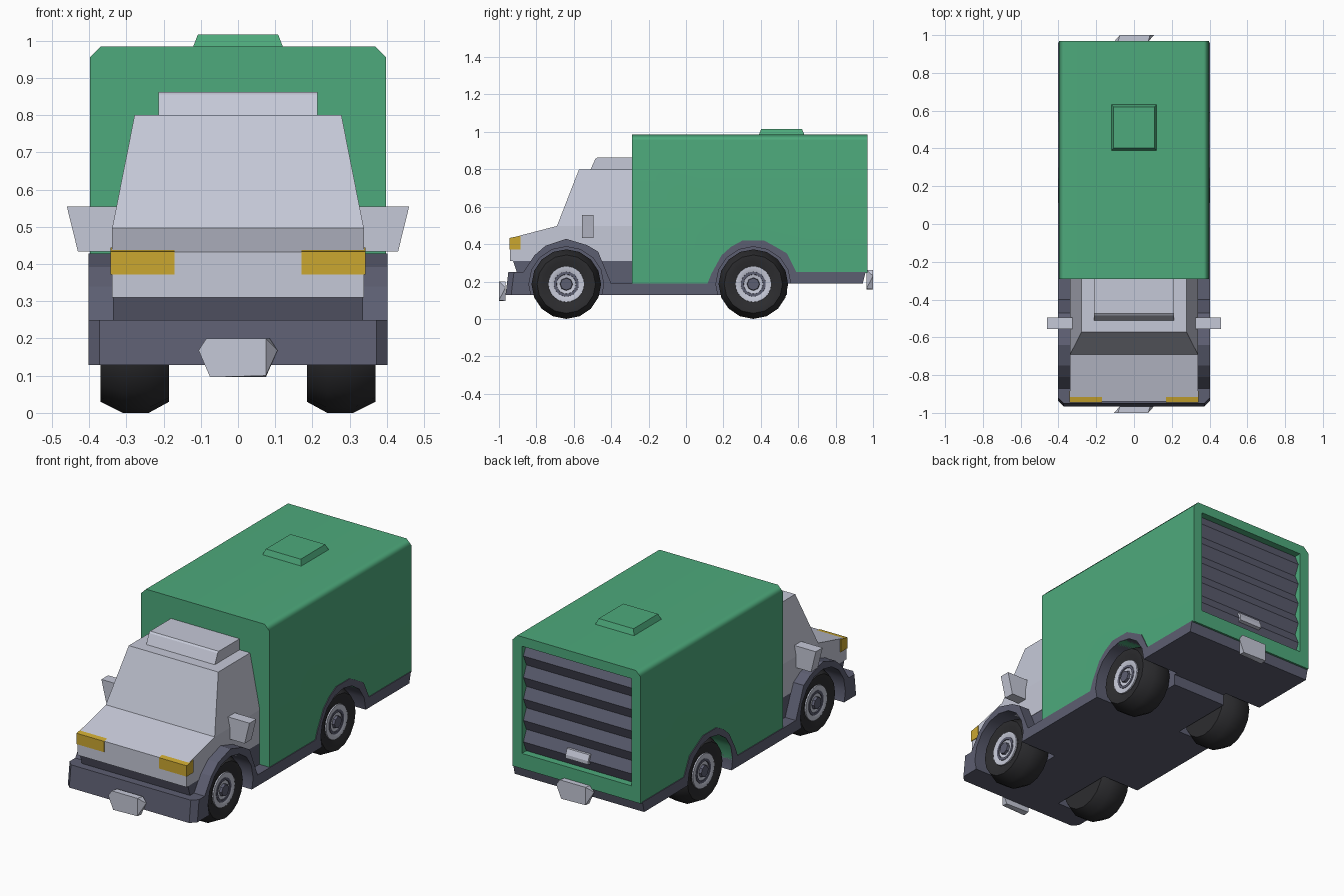
import bpy, bmesh, math
from mathutils import Vector

if "Cube" in bpy.data.objects:
    bpy.data.objects.remove(bpy.data.objects["Cube"])


def material(name, rgb):
    m = bpy.data.materials.new(name)
    m.diffuse_color = (*rgb, 1)
    m.use_nodes = True
    m.node_tree.nodes["Principled BSDF"].inputs["Base Color"].default_value = m.diffuse_color
    return m


GREEN = material("box green", (0.075, 0.40, 0.20))
LIGHT = material("cab light grey", (0.56, 0.58, 0.68))
SLATE = material("slate trim", (0.108, 0.112, 0.165))
BLACK = material("tyre black", (0.026, 0.026, 0.029))
AMBER = material("lamp amber", (0.60, 0.39, 0.03))


def finish(name, bm, mat, smooth=None):
    bmesh.ops.recalc_face_normals(bm, faces=bm.faces)
    me = bpy.data.meshes.new(name)
    bm.to_mesh(me)
    bm.free()
    me.materials.append(mat)
    ob = bpy.data.objects.new(name, me)
    bpy.context.collection.objects.link(ob)
    if smooth:
        smooth_edges(ob, smooth)
    return ob


def activate(ob):
    bpy.ops.object.select_all(action='DESELECT')
    ob.select_set(True)
    bpy.context.view_layer.objects.active = ob


def smooth_edges(ob, degrees):
    activate(ob)
    bpy.ops.object.shade_smooth_by_angle(angle=math.radians(degrees))


def prism(name, profile, x0, x1, mat, bevel_rule=None, bevel=0.03):
    """Side profile of (y, z) points stretched from x0 to x1."""
    bm = bmesh.new()
    face = bm.faces.new([bm.verts.new((x0, y, z)) for y, z in profile])
    new = bmesh.ops.extrude_face_region(bm, geom=[face])["geom"]
    for v in new:
        if isinstance(v, bmesh.types.BMVert):
            v.co.x = x1
    if bevel_rule:
        edges = [e for e in bm.edges if bevel_rule(*[v.co for v in e.verts])]
        bmesh.ops.bevel(bm, geom=edges, offset=bevel, segments=1, affect='EDGES')
    return finish(name, bm, mat)


def rect(y0, y1, z0, z1):
    return [(y0, z0), (y1, z0), (y1, z1), (y0, z1)]


def hull(name, points, mat):
    bm = bmesh.new()
    for p in points:
        bm.verts.new(p)
    bmesh.ops.convex_hull(bm, input=bm.verts)
    bmesh.ops.dissolve_limit(bm, angle_limit=0.01, verts=bm.verts, edges=bm.edges)
    return finish(name, bm, mat)


def frustum(name, lower, upper, z0, z1, mat):
    """Lower and upper rectangles given as (x0, x1, y0, y1)."""
    pts = [(x, y, z) for r, z in ((lower, z0), (upper, z1)) for x in r[:2] for y in r[2:]]
    return hull(name, pts, mat)


def lathe(name, profile, side, y, z, steps, mat):
    """Spin (x, radius) points round the axle."""
    bm = bmesh.new()
    vs = [bm.verts.new((side * x, 0, -r)) for x, r in profile]
    es = [bm.edges.new(p) for p in zip(vs, vs[1:])]
    bmesh.ops.spin(bm, geom=vs + es, cent=(0, 0, 0), axis=(1, 0, 0),
                   angle=2 * math.pi, steps=steps)
    bmesh.ops.remove_doubles(bm, verts=bm.verts, dist=0.0005)
    bmesh.ops.translate(bm, verts=bm.verts, vec=(0, y, z))
    return finish(name, bm, mat, 32)


def cut(ob, cutter):
    mod = ob.modifiers.new("cut", 'BOOLEAN')
    mod.operation = 'DIFFERENCE'
    mod.solver = 'EXACT'
    mod.object = cutter
    activate(ob)
    bpy.ops.object.modifier_apply(modifier=mod.name)


AXLES = {"front": -0.64, "rear": 0.36}
AXLE_Z = 0.186

# Chassis with bumper and raised fenders
chassis = prism("chassis", [
    (-0.965, 0.128), (-0.95, 0.25), (-0.87, 0.25), (-0.81, 0.34), (-0.75, 0.392), (-0.64, 0.428),
    (-0.53, 0.395), (-0.47, 0.36), (-0.40, 0.19), (0.115, 0.19), (0.135, 0.24), (0.19, 0.34),
    (0.24, 0.385), (0.30, 0.418), (0.42, 0.418), (0.48, 0.385), (0.54, 0.35), (0.59, 0.25),
    (0.96, 0.25), (0.945, 0.19), (0.54, 0.19), (0.54, 0.128)], -0.402, 0.402, SLATE,
    lambda a, b: abs(a.x - b.x) < 0.01 and a.y < -0.9 and b.y < -0.9)

# Cargo box with chamfered roof edges
cargo = prism("cargo_box", [
    (-0.29, 0.18), (0.45, 0.18), (0.45, 0.245), (0.97, 0.245), (0.97, 0.985), (-0.29, 0.985)],
    -0.398, 0.398, GREEN,
    lambda a, b: abs(a.x - b.x) < 0.01 and a.z > 0.9 and b.z > 0.9)

# Cab: dark skirt, body with hood, tapered top
skirt = prism("cab_skirt", [(-0.925, 0.312), (-0.905, 0.25), (-0.905, 0.18), (-0.28, 0.18),
                            (-0.28, 0.312)], -0.336, 0.336, SLATE)
body = prism("cab_body", [(-0.94, 0.31), (-0.94, 0.432), (-0.69, 0.497), (-0.285, 0.497),
                          (-0.285, 0.31)], -0.338, 0.338, LIGHT)
frustum("cab_top", (-0.338, 0.338, -0.69, -0.285), (-0.278, 0.278, -0.572, -0.285),
        0.497, 0.80, LIGHT)
prism("roof_deflector", [(-0.51, 0.80), (-0.485, 0.855), (-0.475, 0.862), (-0.285, 0.862),
                         (-0.285, 0.80)], -0.213, 0.213, LIGHT)

# Wheel arches cut into everything around them
for y in AXLES.values():
    for s in (-1, 1):
        arch = lathe("arch_cutter", [(0.17, 0), (0.17, 0.2), (0.6, 0.2), (0.6, 0)],
                     s, y, AXLE_Z, 16, BLACK)
        arch.hide_render = True
        for part in [chassis] + ([skirt, body] if y < 0 else [cargo]):
            cut(part, arch)
        bpy.data.objects.remove(arch)

# Rear opening with roller shutter
hole = prism("opening_cutter", rect(0.92, 1.1, 0.33, 0.932), -0.34, 0.34, GREEN)
hole.hide_render = True
cut(cargo, hole)
bpy.data.objects.remove(hole)
smooth_edges(cargo, 47)
cargo.modifiers.new("flat_panels", 'WEIGHTED_NORMAL').keep_sharp = True

slats, z0, z1 = 5, 0.33, 0.932
step = (z1 - z0) / slats
zigzag = [(0.915, z1), (0.915, z0)]
for i in range(slats):
    zigzag += [(0.93, z0 + i * step), (0.957, z0 + (i + 0.5) * step)]
prism("roller_shutter", zigzag + [(0.93, z1)], -0.34, 0.34, SLATE)
prism("shutter_handle", [(0.94, 0.37), (0.968, 0.375), (0.968, 0.395), (0.955, 0.425),
                         (0.94, 0.425)], -0.07, 0.07, LIGHT)

# Roof vent
frustum("roof_vent", (-0.122, 0.122, 0.388, 0.635), (-0.108, 0.108, 0.402, 0.62),
        0.98, 1.016, GREEN)

# Number plate blocks, skewed, the rear one turned round
face = [(-0.085, 0.2), (0.075, 0.2), (0.075, 0.1), (-0.075, 0.096), (-0.106, 0.168)]
for name, s, dz in (("front_plate", 1, 0), ("rear_plate", -1, 0.062)):
    pts = [(s * x, -s * 1.0, z + dz) for x, z in face]
    pts += [(-s * x, -s * 0.965, z + dz) for x, z in face]
    hull(name, pts, LIGHT)

for side, s in (("left", -1), ("right", 1)):
    # Headlamp wrapping round the cab corner
    prism(side + "_headlamp", [(-0.944, 0.372), (-0.885, 0.372), (-0.885, 0.444), (-0.944, 0.433)],
          s * 0.17, s * 0.342, AMBER)
    # Wing mirror
    hull(side + "_mirror", [(s * x, y, z) for y in (-0.555, -0.495) for x, z in
                            ((0.325, 0.555), (0.46, 0.555), (0.43, 0.433), (0.338, 0.433))], LIGHT)
    # Wheels: tyre, dished rim, hub cap
    for end, y in AXLES.items():
        name = f"{end}_{side}_"
        lathe(name + "tyre", [(0.185, 0), (0.185, 0.156), (0.24, 0.186), (0.31, 0.186),
                              (0.369, 0.156), (0.369, 0.125), (0.352, 0.09), (0.352, 0)],
              s, y, AXLE_Z, 16, BLACK)
        lathe(name + "rim", [(0.345, 0.097), (0.362, 0.095), (0.362, 0.072), (0.356, 0.062),
                             (0.356, 0)], s, y, AXLE_Z, 24, LIGHT)
        lathe(name + "rim_ring", [(0.35, 0.068), (0.361, 0.066), (0.361, 0.052), (0.35, 0.05)],
              s, y, AXLE_Z, 24, SLATE)
        lathe(name + "hub_cap", [(0.35, 0.036), (0.37, 0.032), (0.37, 0)],
              s, y, AXLE_Z, 8, SLATE)
